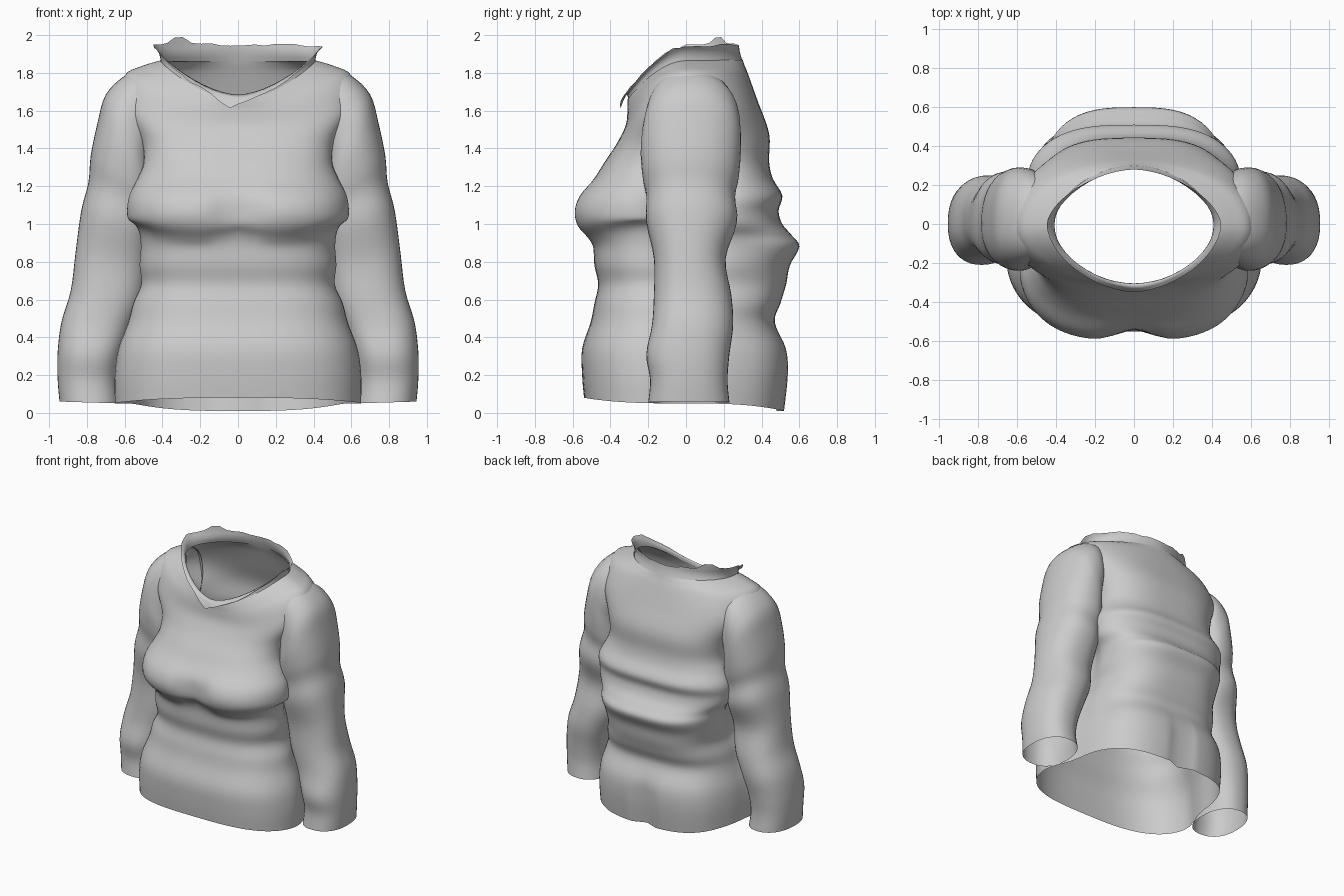
import bpy, bmesh, math, random
from mathutils import Vector

random.seed(4)
if "Cube" in bpy.data.objects:
    bpy.data.objects.remove(bpy.data.objects["Cube"])

fabric = bpy.data.materials.new("grey fabric")
fabric.use_nodes = True
GREY = (0.6, 0.6, 0.6, 1)
fabric.diffuse_color = GREY
fabric.node_tree.nodes["Principled BSDF"].inputs["Base Color"].default_value = GREY


def clamp(v):
    return min(max(v, 0), 1)


def bump(v, centre, width):
    return math.exp(-((v - centre) / width) ** 2)


def power(v, n):
    return math.copysign(abs(v) ** (2 / n), v)


def smooth_rows(rows, steps):
    """Catmull-Rom interpolation between rows of section values."""
    out = []
    for i in range(len(rows) - 1):
        a, b, c, d = (rows[min(max(k, 0), len(rows) - 1)] for k in range(i - 1, i + 3))
        for s in range(steps):
            t = s / steps
            out.append([q + t / 2 * (r - p + t * (2*p - 5*q + 4*r - e + t * (3*(q - r) + e - p)))
                        for p, q, r, e in zip(a, b, c, d)])
    return out + [list(rows[-1])]


def loft(name, rings, cut=None):
    """Skin open rings into a smooth shell; cut drops faces by their centre."""
    bm = bmesh.new()
    loops = [[bm.verts.new(p) for p in ring] for ring in rings]
    n = len(loops[0])
    for low, high in zip(loops, loops[1:]):
        for k in range(n):
            j = (k + 1) % n
            bm.faces.new((low[k], low[j], high[j], high[k]))
    if cut:
        bad = [f for f in bm.faces if cut(f.calc_center_median())]
        bmesh.ops.delete(bm, geom=bad, context='FACES')
    for f in bm.faces:
        f.smooth = True
    mesh = bpy.data.meshes.new(name)
    bm.to_mesh(mesh)
    bm.free()
    mesh.materials.append(fabric)
    obj = bpy.data.objects.new(name, mesh)
    bpy.context.collection.objects.link(obj)
    return obj


def body_ring(row, count=80):
    """Section with separate front, side and back heights and depths."""
    zf, zs, zb, half, front, back = row
    n = 3 - 1.3 * clamp((zs - 1.3) / 0.6) ** 2
    pinch = 0.17 - 0.13 * clamp((zs - 0.4) / 0.7)
    # the arms press the sides inwards, most of all at the armpit
    dent = 0.06 + 0.24 * bump(zs, 1.1, 0.33) if zs < 1.75 else 0
    ring = []
    for k in range(count):
        a = math.tau * k / count
        x, s = half * power(math.cos(a), n), power(math.sin(a), n)
        y = s * (back if s > 0 else front)
        z = zs + ((zb if s > 0 else zf) - zs) * math.sin(a) ** 2
        # centre creases at the chest and the seat, two-lobed bust line
        if s < 0:
            y *= 1 - 0.1 * bump(x, 0, 0.12) * bump(z, 1.06, 0.12)
            lift = 0.03 * bump(x, 0, 0.12) + 0.06 * (x / 0.55) ** 4 - 0.02
            z += lift * bump(z, 0.94, 0.06)
        else:
            y *= 1 - 0.08 * bump(x, 0, 0.05) * clamp((0.45 - z) * 5)
        # the back is narrower than the front
        t = clamp((y + 0.25) / 0.6)
        x *= 1 - pinch * t * t * (3 - 2 * t)
        x *= 1 - dent * bump(y, 0.02, 0.15)
        ring.append(Vector((x, y, z)))
    return ring


# Torso: height, half width, front depth, back depth
trunk = [(0.2, 0.67, 0.55, 0.54), (0.34, 0.65, 0.55, 0.53),
         (0.48, 0.6, 0.505, 0.47), (0.58, 0.575, 0.485, 0.5), (0.68, 0.535, 0.465, 0.53),
         (0.78, 0.545, 0.485, 0.55), (0.88, 0.54, 0.495, 0.6), (0.94, 0.555, 0.525, 0.56),
         (1.0, 0.6, 0.585, 0.51), (1.07, 0.61, 0.6, 0.49), (1.15, 0.6, 0.57, 0.51),
         (1.24, 0.56, 0.49, 0.46), (1.33, 0.53, 0.43, 0.44)]
hem = [(0.08, 0.05, 0.01, 0.67, 0.54, 0.52)]
yoke = [(1.42, 1.45, 1.48, 0.55, 0.37, 0.44), (1.52, 1.63, 1.65, 0.64, 0.32, 0.38),
        (1.6, 1.785, 1.79, 0.61, 0.31, 0.33), (1.63, 1.835, 1.84, 0.52, 0.31, 0.31),
        (1.66, 1.865, 1.87, 0.42, 0.31, 0.3)]
torso_rows = hem + [(r[0],) + (r[0],) + r for r in trunk] + yoke
loft("torso", [body_ring(r) for r in smooth_rows(torso_rows, 4)],
     cut=lambda c: abs(c.x) > 0.42 and 1.38 < c.z < 1.7 and abs(c.y) < 0.17)

# Collar: short flared band with an uneven edge, one peak and a front tip
collar_rows = [(1.66, 1.86, 1.86, 0.415, 0.305, 0.3), (1.685, 1.905, 1.91, 0.425, 0.315, 0.285),
               (1.645, 1.945, 1.95, 0.455, 0.35, 0.28)]
collar = [body_ring(r, 48) for r in smooth_rows(collar_rows, 2)]
for p in collar[-1]:
    p.z += random.uniform(-0.008, 0.008)
    if p.y > 0:
        p.z += 0.05 * bump(p.x, -0.32, 0.05)
    else:
        p.z -= 0.035 * bump(p.x, -0.05, 0.06)
loft("collar", collar)

# Sleeves: outer x and z, inner x and z, front depth, back depth
sleeve_rows = [(0.5, 1.825, 0.46, 1.37, 0.19, 0.25), (0.6, 1.785, 0.46, 1.33, 0.21, 0.28),
               (0.7, 1.685, 0.45, 1.28, 0.23, 0.29), (0.745, 1.53, 0.44, 1.22, 0.24, 0.29),
               (0.78, 1.36, 0.43, 1.15, 0.23, 0.28), (0.792, 1.22, 0.43, 1.07, 0.21, 0.26),
               (0.83, 1.07, 0.45, 0.95, 0.21, 0.27), (0.86, 0.85, 0.47, 0.78, 0.17, 0.21),
               (0.885, 0.65, 0.5, 0.6, 0.17, 0.24), (0.935, 0.48, 0.56, 0.45, 0.18, 0.25),
               (0.955, 0.32, 0.61, 0.3, 0.21, 0.23), (0.955, 0.18, 0.63, 0.17, 0.19, 0.22),
               (0.945, 0.06, 0.62, 0.05, 0.2, 0.23)]


def sleeve_ring(row, side, count=40):
    xo, zo, xi, zi, front, back = row
    ring = []
    for k in range(count):
        a = side * math.tau * k / count
        t = (1 + power(math.cos(a), 2.3)) / 2
        s = power(math.sin(a), 2.3)
        ring.append(Vector((side * (xi + (xo - xi) * t),
                            s * (back if s > 0 else front),
                            zi + (zo - zi) * t)))
    return ring[::-1]


for label, side in (("left", 1), ("right", -1)):
    loft(label + "_sleeve", [sleeve_ring(r, side) for r in smooth_rows(sleeve_rows, 4)])
